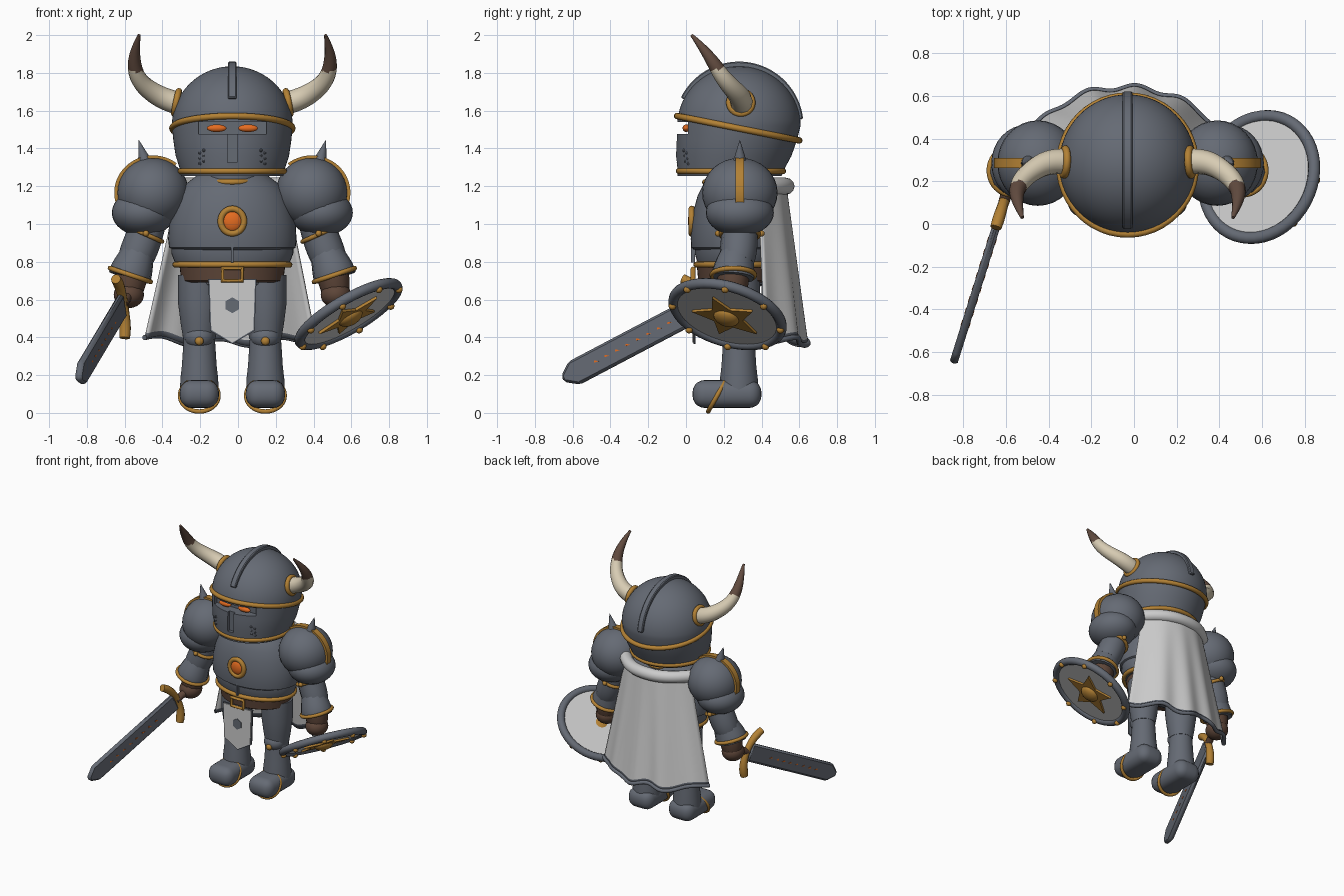
import bpy, bmesh
from math import sin, cos, pi, radians
from mathutils import Matrix, Vector

cube = bpy.data.objects.get("Cube")
if cube:
    bpy.data.objects.remove(cube, do_unlink=True)

CX = -0.03            # symmetry plane of the body
UP = Vector((0, 0, 1))
parts = []


def material(name, r, g, b):
    m = bpy.data.materials.new(name)
    m.use_nodes = True
    m.diffuse_color = (r, g, b, 1)
    m.node_tree.nodes["Principled BSDF"].inputs["Base Color"].default_value = (r, g, b, 1)
    return m


STEEL = material("steel", .13, .145, .175)
GOLD = material("gold", .45, .22, .035)
CLOTH = material("light cloth", .6, .6, .6)
LEATHER = material("brown leather", .11, .06, .04)
GLOW = material("orange glow", .78, .15, .015)
HORN = material("horn", .68, .6, .45)
TIP = material("horn tip", .12, .07, .05)


def frame(origin, z=UP, y=(0, 1, 0)):
    z = Vector(z).normalized()
    x = Vector(y).cross(z).normalized()
    m = Matrix((x, z.cross(x), z)).transposed().to_4x4()
    m.translation = Vector(origin)
    return m


def add(name, bm, mat, m=None):
    if m is not None:
        bm.transform(m)
    bmesh.ops.recalc_face_normals(bm, faces=bm.faces)
    me = bpy.data.meshes.new(name)
    bm.to_mesh(me)
    bm.free()
    me.materials.append(mat)
    ob = bpy.data.objects.new(name, me)
    bpy.context.collection.objects.link(ob)
    parts.append(ob)
    return ob


def ball(name, c, size, mat, m=None, seg=32):
    bm = bmesh.new()
    bmesh.ops.create_uvsphere(bm, u_segments=seg, v_segments=seg // 2, radius=1)
    bm.transform(Matrix.Translation(c) @ Matrix.Diagonal((*size, 1)))
    return add(name, bm, mat, m)


def box(name, c, size, mat, bevel=0):
    bm = bmesh.new()
    bmesh.ops.create_cube(bm, size=1)
    bm.transform(Matrix.Translation(c) @ Matrix.Diagonal((*size, 1)))
    if bevel:
        bmesh.ops.bevel(bm, geom=bm.edges[:], offset=bevel, segments=5, profile=.5, affect='EDGES')
    return add(name, bm, mat)


def lathe(name, c, prof, mat, sx=1, sy=1, m=None, shift=lambda z: 0, n=48):
    """Revolve (radius, height) points; shift leans the rings along y."""
    bm = bmesh.new()
    rings = [[bm.verts.new((c[0] + sx * r * cos(2 * pi * i / n),
                            c[1] + shift(z) + sy * r * sin(2 * pi * i / n), c[2] + z))
              for i in range(n)] for r, z in prof]
    for a, b in zip(rings, rings[1:]):
        for i in range(n):
            j = (i + 1) % n
            bm.faces.new((a[i], a[j], b[j], b[i]))
    bm.faces.new(rings[0])
    bm.faces.new(rings[-1])
    return add(name, bm, mat, m)


def prism(name, pts, z0, z1, mat, m, bevel=0):
    bm = bmesh.new()
    f = bm.faces.new([bm.verts.new((x, y, z0)) for x, y in pts])
    new = bmesh.ops.extrude_face_region(bm, geom=[f])["geom"]
    bmesh.ops.translate(bm, vec=(0, 0, z1 - z0), verts=[v for v in new if isinstance(v, bmesh.types.BMVert)])
    if bevel:
        bmesh.ops.bevel(bm, geom=bm.edges[:], offset=bevel, segments=1, affect='EDGES')
    return add(name, bm, mat, m)


def tube(name, pts, radii, mat, closed=False, smooth=True):
    cu = bpy.data.curves.new(name, 'CURVE')
    cu.dimensions, cu.bevel_depth, cu.bevel_resolution = '3D', 1, 4
    cu.use_fill_caps = True
    sp = cu.splines.new('NURBS' if smooth else 'POLY')
    sp.points.add(len(pts) - 1)
    for i, p in enumerate(pts):
        sp.points[i].co = (*p, 1)
        sp.points[i].radius = radii[i] if isinstance(radii, (list, tuple)) else radii
    sp.use_cyclic_u = closed
    sp.use_endpoint_u = not closed
    sp.order_u, sp.resolution_u = min(4, len(pts)), 8
    cu.materials.append(mat)
    ob = bpy.data.objects.new(name, cu)
    bpy.context.collection.objects.link(ob)
    bpy.ops.object.select_all(action='DESELECT')
    ob.select_set(True)
    bpy.context.view_layer.objects.active = ob
    bpy.ops.object.convert(target='MESH')
    ob = bpy.context.view_layer.objects.active
    parts.append(ob)
    return ob


def ring(name, c, rx, ry, r, mat, z=UP, y=(0, 1, 0), n=48):
    m = frame(c, z, y)
    pts = [m @ Vector((rx * cos(2 * pi * i / n), ry * sin(2 * pi * i / n), 0)) for i in range(n)]
    return tube(name, pts, r, mat, True, False)


def arc(a0, a1, rx, ry, n=28):
    return [(rx * cos(radians(a0 + (a1 - a0) * i / n)), ry * sin(radians(a0 + (a1 - a0) * i / n)))
            for i in range(n + 1)]


# Helmet with a T-shaped visor
dome = [(.32 * cos(a * pi / 36), 1.52 + .315 * sin(a * pi / 36)) for a in range(0, 18)] + [(.002, 1.835)]
jaw = [(.2, 1.27), (.27, 1.255), (.28, 1.3), (.3, 1.36), (.312, 1.44)]
helmet = lathe("helmet", (CX, .28, 0), jaw + dome, STEEL, 1, 1.02,
               shift=lambda z: -.2 * max(0, 1.5 - z), n=64)
for size, z, depth in (((.36, .2, .065), 1.508, -.06), ((.05, .2, .17), 1.41, -.125)):
    cutter = box("visor_cutter", (CX, depth, z), size, STEEL)
    bpy.context.view_layer.objects.active = helmet
    mod = helmet.modifiers.new("visor", 'BOOLEAN')
    mod.operation, mod.solver, mod.object = 'DIFFERENCE', 'EXACT', cutter
    bpy.ops.object.modifier_apply(modifier=mod.name)
    parts.remove(cutter)
    bpy.data.objects.remove(cutter, do_unlink=True)
ring("helmet_brow_band", (CX, .276, 1.507), .318, .33, .017, GOLD, (0, .2, 1))
ring("helmet_lower_rim", (CX, .238, 1.28), .274, .276, .016, GOLD)
prism("helmet_crest", arc(6, 154, .342, .34) + arc(154, 6, .3, .3), -.023, .023, STEEL,
      frame((CX, .28, 1.52), (1, 0, 0), UP), .006)
lathe("neck", (CX, .27, 0), [(.16, 1.15), (.16, 1.32)], STEEL)

# Torso, belt and hips
lathe("breastplate", (CX, .27, 0), [(.9, .86), (.985, .875), (1, .92), (.985, 1), (.93, 1.08), (.85, 1.15),
                                    (.73, 1.21), (.56, 1.255)], STEEL, .34, .245)
lathe("waist_plate", (CX, .27, 0), [(.86, .77), (.9, .8), (.95, .845), (.95, .88)], STEEL, .34, .235)
lathe("belt", (CX, .27, 0), [(.25, .69), (.27, .7), (.28, .78)], LEATHER, 1, .76)
lathe("hips", (CX, .28, 0), [(.16, .66), (.22, .68), (.24, .72)], STEEL, 1, .6)
ring("belt_trim", (CX, .27, .785), .302, .215, .016, GOLD)
ring("collar_trim", (CX, .27, 1.222), .13, .17, .015, GOLD)
tube("belt_buckle", [(CX + x, .038, z) for x, z in ((-.052, .7), (.052, .7), (.052, .765), (-.052, .765))],
     .013, GOLD, True, False)
ball("chest_gem", (CX, .035, 1.015), (.053, .025, .056), GLOW)
ring("chest_gem_setting", (CX, .03, 1.015), .061, .065, .017, GOLD, (0, -1, 0), UP)
box("breastplate_seam", (CX, .037, .86), (.012, .02, .13), STEEL)

# Tabard
front = frame((CX, .04, .55), (0, -1, 0), UP)
tabard = [(-.128, .16), (.128, .16), (.118, -.115), (0, -.185), (-.118, -.115)]
prism("tabard_border", tabard, -.01, 0, STEEL, front)
prism("tabard", [(x * .94, y * .96) for x, y in tabard], 0, .006, CLOTH, front)
prism("tabard_emblem", [(.042 * sin(i * pi / 3), .042 * cos(i * pi / 3) + .02) for i in range(6)],
      .006, .01, STEEL, front)

# Paired parts
for s, side in ((-1, "right"), (1, "left")):
    def P(dx, y, z):
        return Vector((CX + s * dx, y, z))
    # Horn with dark tip
    horn = tube(side + "_horn", [P(.27, .29, 1.635), P(.35, .3, 1.655), P(.435, .265, 1.7), P(.52, .185, 1.78),
                                 P(.525, .12, 1.9), P(.493, .03, 2.0)], [.06, .06, .052, .043, .031, .008], HORN)
    horn.data.materials.append(TIP)
    for f in horn.data.polygons:
        f.material_index = int(f.center.z + .4 * (.15 - f.center.y) > 1.81)
    ring(side + "_horn_ring", P(.295, .29, 1.643), .061, .061, .017, GOLD, (s, .05, .2))
    ball(side + "_eye", P(.083, .002, 1.507), (.052, .02, .02), GLOW)
    for i in range(6):
        ball(side + "_cheek_rivet", P(.15 + .02 * (i % 2), -.008 + .013 * (i % 2) + .002 * i, 1.39 - .014 * i),
             (.01, .012, .01), STEEL, seg=8)
    # Pauldron
    ball(side + "_pauldron_upper", P(.42, .285, 1.165), (.19, .2, .185), STEEL)
    ball(side + "_pauldron_lower", P(.47, .285, 1.06), (.168, .18, .125), STEEL)
    prism(side + "_pauldron_band", arc(-16, 128, .205, .198) + arc(128, -16, .17, .165), -.023, .023, GOLD,
          frame(P(.42, .285, 1.165), (0, -s, 0), UP))
    lathe(side + "_shoulder_spike", (0, 0, 0), [(.048, 0), (.028, .06), (.001, .15)], STEEL,
          m=frame(P(.455, .285, 1.3), (s * .28, 0, 1)), n=20)
    # Arm
    tube(side + "_upper_arm", [P(.43, .285, 1.05), P(.465, .285, .93), P(.49, .28, .87), P(.52, .27, .8)],
         [.09, .095, .105, .09], STEEL)
    tube(side + "_forearm", [P(.495, .275, .86), P(.515, .26, .8), P(.535, .25, .75), P(.545, .248, .715)],
         [.085, .1, .118, .112], STEEL)
    tube(side + "_glove", [P(.53, .25, .74), P(.545, .25, .67), P(.55, .245, .6)], [.085, .085, .06], LEATHER)
    ball(side + "_fist", P(.548, .24, .625), (.08, .085, .07), LEATHER)
    ring(side + "_elbow_trim", P(.457, .285, .945), .093, .1, .012, GOLD, (s * .4, 0, -.9))
    ring(side + "_wrist_trim", P(.54, .25, .73), .113, .113, .013, GOLD, (s * .32, 0, -.95))
    for y in (.17, .4):
        ball(side + "_elbow_stud", P(.457, y, .95), (.017, .017, .017), GOLD, seg=12)
    # Leg and boot
    lathe(side + "_thigh", P(.175, .28, 0), [(.085, .39), (.098, .47), (.112, .58), (.112, .73)], STEEL)
    ball(side + "_knee_plate", P(.175, .25, .4), (.078, .075, .065), STEEL)
    ball(side + "_knee_stud", P(.175, .178, .38), (.023, .018, .023), GOLD, seg=16)
    lathe(side + "_shin", P(.175, .28, 0), [(.102, .12), (.1, .18), (.092, .25), (.085, .36), (.08, .42)], STEEL)
    box(side + "_boot", P(.175, .217, .1), (.208, .365, .148), STEEL, .065)
    ring(side + "_boot_band", P(.175, .165, .092), .102, .097, .012, GOLD, (0, -.17, .095), (0, .095, .17))

# Cape with folds and dark hem
NU, NV = 48, 30


def cape_point(t, v):
    belly = 1 - abs(t) ** 2.3
    return Vector((CX - .01 * v + t * (.28 + .175 * v),
                   .39 + .03 * v + (.14 + .075 * v) * belly + .013 * v * sin(13 * t + .2),
                   1.22 - .82 * v - .018 * v * sin(9 * t - .5) - .025 * v * belly))


bm = bmesh.new()
grid = [[bm.verts.new(cape_point(2 * i / NU - 1, j / NV)) for i in range(NU + 1)] for j in range(NV + 1)]
for j in range(NV):
    for i in range(NU):
        f = bm.faces.new((grid[j][i], grid[j][i + 1], grid[j + 1][i + 1], grid[j + 1][i]))
        f.material_index = int(j >= NV - 1)
cape = add("cape", bm, CLOTH)
cape.data.materials.append(STEEL)
cape.modifiers.new("thickness", 'SOLIDIFY').thickness = .016
tube("cape_hem", [cape_point(i / 20 - 1, 1) for i in range(41)], .014, STEEL)
tube("cape_collar_roll", [cape_point(i / 8 - 1, 0) - UP * .02 for i in range(17)], .045, CLOTH)

# Sword: local x runs to the tip, y across the blade
d = Vector((-.235, -.75, -.395)).normalized()
sword = frame((-.61, .1, .575), d.cross(UP), UP - d * d.z)
half = [(.01, .068), (.81, .068), (.88, .018)]
blade = half + [(x, -y) for x, y in reversed(half)]
prism("sword_blade", blade, -.019, .019, STEEL, sword, .013)
for z in (-.021, .019):
    for i in range(8):
        x = .2 + i * .065
        prism("blade_rune", [(x, -.008), (x + .028, -.003), (x + .022, .008)], z, z + .002, GLOW, sword)
tube("sword_guard", [sword @ Vector(p) for p in ((.05, .175, 0), (.02, .14, 0), (-.015, .06, 0), (-.015, -.06, 0),
                                                 (.02, -.14, 0), (.05, -.175, 0))],
     [.026, .03, .024, .024, .034, .028], GOLD)
tube("sword_grip", [sword @ Vector((x, 0, 0)) for x in (0, -.1, -.2)], .026, LEATHER, smooth=False)
ball("sword_pommel", (-.215, 0, 0), (.035, .035, .035), GOLD, sword)

# Shield: local z is the outer face
n = Vector((.49, -.26, -.84))
shield = frame((.585, .22, .523), n, UP)
lathe("shield_face", (0, 0, 0), [(.3, -.012), (.3, .012)], CLOTH, m=shield)
ring("shield_rim", (.585, .22, .523), .296, .296, .028, STEEL, n, UP)
star = [((.09 if i % 2 else .19) * sin(i * pi / 5), (.09 if i % 2 else .19) * cos(i * pi / 5)) for i in range(10)]
prism("shield_star", star, .01, .026, GOLD, shield)
ball("shield_boss", (0, 0, .02), (.07, .07, .04), GOLD, shield)
for i in range(8):
    a = (i + .5) * pi / 4
    ball("shield_stud", (.296 * cos(a), .296 * sin(a), .026), (.02, .02, .018), GOLD, shield, 12)

# Smooth shading with sharp edges kept
bpy.ops.object.select_all(action='DESELECT')
for ob in parts:
    ob.select_set(True)
bpy.context.view_layer.objects.active = helmet
bpy.ops.object.shade_smooth_by_angle(angle=radians(38))
